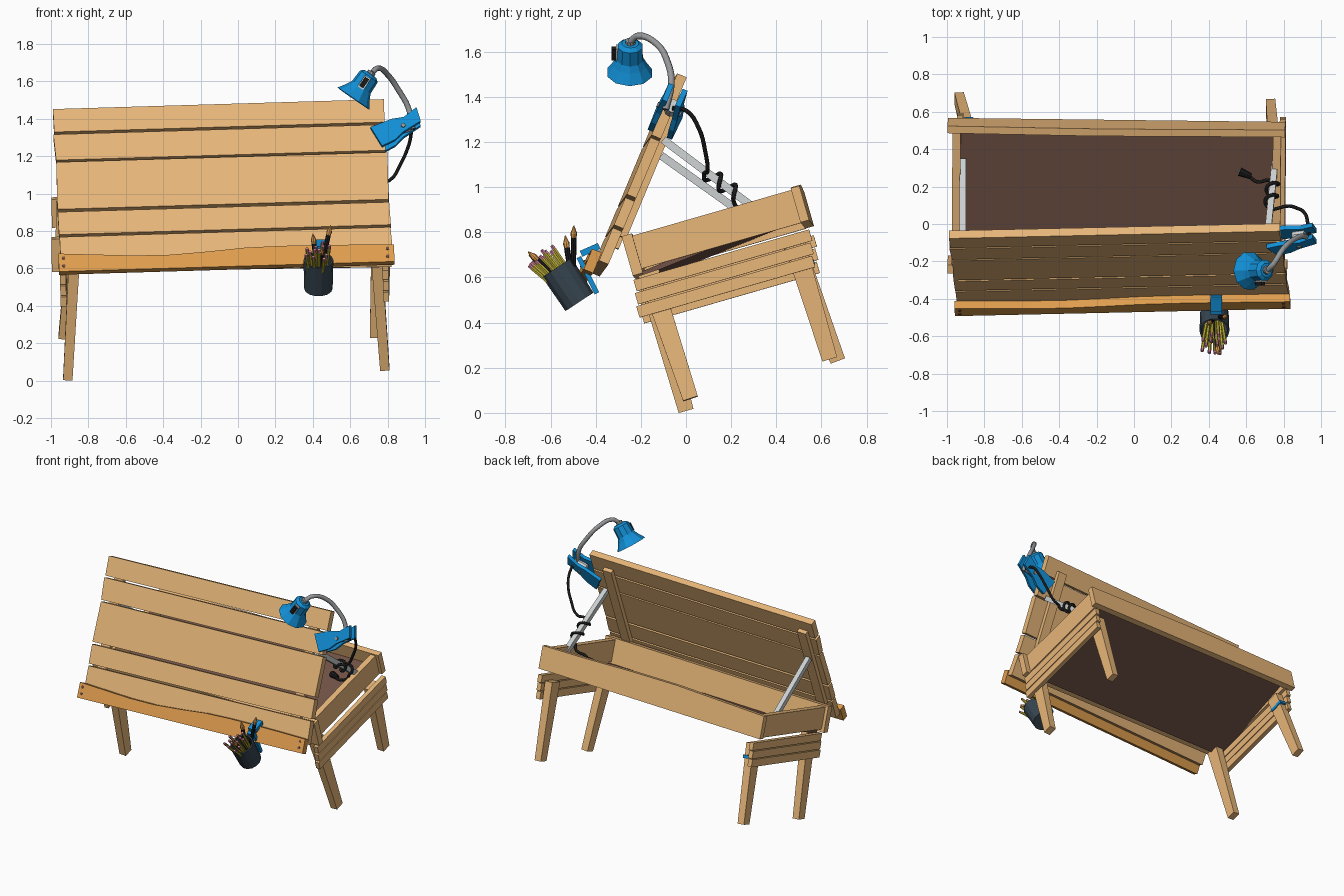
import bpy, bmesh, math, random
from mathutils import Vector as V, Matrix

if "Cube" in bpy.data.objects:
    bpy.data.objects.remove(bpy.data.objects["Cube"])
random.seed(4)

def material(name, r, g, b):
    m = bpy.data.materials.new(name)
    m.diffuse_color = (r, g, b, 1)
    m.use_nodes = True
    m.node_tree.nodes["Principled BSDF"].inputs["Base Color"].default_value = m.diffuse_color
    return m

WOOD = material("tan wood", .82, .48, .195)
ORANGE = material("orange wood", .74, .34, .075)
BROWN = material("dark brown", .165, .083, .06)
BLUE = material("blue", .006, .28, .68)
SLATE = material("slate", .038, .06, .08)
PALE = material("pale metal", .60, .63, .63)
GREY = material("grey metal", .30, .31, .32)
BLACK = material("black", .01, .01, .011)
YELLOW = material("pencil yellow", .53, .45, .04)
PINK = material("eraser pink", .62, .22, .30)

def frame(origin, a, b):
    """Matrix with axes a, b (made square to a) and their cross product."""
    a = V(a).normalized()
    b = V(b)
    b = (b - a * b.dot(a)).normalized()
    m = Matrix((a, b, a.cross(b))).transposed().to_4x4()
    m.translation = V(origin)
    return m

def add(name, verts, faces, mat):
    me = bpy.data.meshes.new(name)
    me.from_pydata([tuple(v) for v in verts], [], faces)
    bm = bmesh.new()
    bm.from_mesh(me)
    bmesh.ops.recalc_face_normals(bm, faces=bm.faces)
    bm.to_mesh(me)
    bm.free()
    me.materials.append(mat)
    ob = bpy.data.objects.new(name, me)
    bpy.context.collection.objects.link(ob)
    return ob

def loft(name, rings, mat, cap=True):
    n = len(rings[0])
    verts = [p for r in rings for p in r]
    faces = [(k*n + i, k*n + (i+1) % n, (k+1)*n + (i+1) % n, (k+1)*n + i)
             for k in range(len(rings) - 1) for i in range(n)]
    if cap:
        faces += [tuple(range(n)), tuple(range(len(verts) - n, len(verts)))]
    return add(name, verts, faces, mat)

def plank(name, M, u, t, n, mat=WOOD, wave=(0, 0), axis=1, jit=0.0):
    """Board along the first axis; wave raises its upper edge on axis 1 or 2."""
    rings = []
    for k, w in enumerate(wave):
        f = k / (len(wave) - 1)
        x = u[0] + (u[1] - u[0]) * f
        t1, n1 = t[1] + (w if axis == 1 else 0), n[1] + (w if axis == 2 else 0)
        j = [random.uniform(-jit, jit) for _ in range(2)]
        rings.append([M @ V(p) for p in ((x+j[0], t[0], n[0]), (x+j[1], t1, n[0]),
                                         (x+j[1], t1, n1), (x+j[0], t[0], n1))])
    return loft(name, rings, mat)

def bar(name, p0, p1, s0, s1, mat):
    """Tapered square bar between two points, one side kept along world x."""
    p0, p1 = V(p0), V(p1)
    M = frame((0, 0, 0), p1 - p0, (1, 0, 0))
    return loft(name, [[p + M @ V((0, a*s[0]/2, b*s[1]/2))
                        for a, b in ((-1, -1), (1, -1), (1, 1), (-1, 1))]
                       for p, s in ((p0, s0), (p1, s1))], mat)

def lathe(name, p0, d, profile, sides, mat, cap=True):
    """Turned shape: profile of (radius, distance along d)."""
    M = frame(p0, d, (1, .01, 0) if abs(V(d).normalized().x) < .9 else (0, 1, 0))
    return loft(name, [[M @ V((h, r*math.cos(a), r*math.sin(a)))
                        for a in (2*math.pi*i/sides for i in range(sides))]
                       for r, h in profile], mat, cap)

def rod(name, p0, p1, r0, r1, sides, mat):
    d = V(p1) - V(p0)
    return lathe(name, p0, d, [(r0, 0), (r1, d.length)], sides, mat)

def tube(name, pts, r, mat):
    cu = bpy.data.curves.new(name, 'CURVE')
    cu.dimensions, cu.bevel_depth, cu.bevel_resolution, cu.resolution_u = '3D', r, 2, 4
    cu.use_fill_caps = True
    sp = cu.splines.new('BEZIER')
    sp.bezier_points.add(len(pts) - 1)
    for bp, p in zip(sp.bezier_points, pts):
        bp.co = p
        bp.handle_left_type = bp.handle_right_type = 'AUTO'
    cu.materials.append(mat)
    ob = bpy.data.objects.new(name, cu)
    bpy.context.collection.objects.link(ob)
    bpy.ops.object.select_all(action='DESELECT')
    ob.select_set(True)
    bpy.context.view_layer.objects.active = ob
    bpy.ops.object.convert(target='MESH')

# Box body, pitched upward toward the back; its floor slopes a little more
BOX = frame((-.095, .148, .88), (1, -.012, .015), (0, .961, .276))
FLOOR = frame(BOX @ V((0, 0, -.122)), (1, -.012, .015), (0, .927, .374))
plank("front_board", BOX, (-.90, .915), (-.437, -.39), (-.172, .01))
plank("back_board", BOX, (-.905, .90), (.342, .382), (-.15, .008),
      wave=(0, .01, .020, .016, .005, 0), axis=2)
plank("box_floor", FLOOR, (-.845, .845), (-.40, .35), (-.022, 0), BROWN)
for side, s in (("left", -1), ("right", 1)):
    ends = sorted((s*.835, s*.878))
    plank(side + "_side_board", BOX, ends, (-.392, .345), (-.152, 0))
    out = .033 if s > 0 else -.01
    for i in range(3):
        z = -.242 - i*.058
        plank(f"{side}_slat_{i+1}", BOX, sorted((s*.835 + s*out, s*.867 + s*out)),
              (-.44 - .01*i, .37 - .01*i), (z, z + .052))

# Legs
for name, top, foot in (
        ("front_left_leg", (-.878, -.165, .60), (-.91, .0, .010)),
        ("front_right_leg", (.744, -.165, .62), (.785, .02, .063)),
        ("back_left_leg", (-.885, .48, .74), (-.935, .672, .232)),
        ("back_right_leg", (.742, .48, .755), (.73, .637, .238))):
    bar(name, top, foot, (.058, .095), (.05, .068), WOOD)
bar("leg_band", (-.892, .515, .665), (-.894, .522, .645), (.068, .104), (.068, .104), BLUE)

# Tilted drawing board of planks
LID = frame((-.075, -.405, .648), (1, .022, .030), (-.012, .385, .92))
for i, (a, b) in enumerate(((0, .158), (.172, .303), (.319, .592),
                            (.604, .753), (.767, .90))):
    plank(f"board_plank_{i+1}", LID, (-.872 - .012*i/4, .90 - .01*i/4), (a, b),
          (-.045, 0), jit=.006)
for side, c in (("left", -.80), ("right", .75)):
    plank(side + "_batten", LID, (c - .035, c + .035), (.14, .82), (-.075, -.043))

# Pencil ledge with a wavy upper edge and screws
plank("ledge", LID, (-.885, .91), (-.062, .042), (.003, .048), ORANGE,
      wave=(0, -.012, -.024, -.026, -.014, .002, .006, .004, 0, -.006))
for u in (-.858, .875):
    for t in (-.03, .015):
        rod("ledge_screw", LID @ V((u, t, .04)), LID @ V((u, t, .052)), .009, .009, 8, BROWN)

# Struts holding the board open
S0, S1 = V((.71, -.10, 1.21)), V((.755, .34, .88))
bar("right_strut", S0, S1, (.034, .035), (.034, .035), PALE)
bar("left_strut", (-.915, -.11, 1.14), (-.915, .34, .82), (.034, .035), (.034, .035), PALE)

# Cup, leaning forward, with its clip
UP = V((0, -.55, .835)).normalized()
CUP = V((.43, -.472, .492))
lathe("cup", CUP, UP, [(.076, 0), (.08, .182), (.07, .182), (.068, .03)], 14, SLATE)
bar("clip_plate", (.44, -.395, .53), (.44, -.475, .69), (.06, .022), (.06, .022), BLUE)
bar("clip_top", (.44, -.465, .705), (.44, -.385, .74), (.06, .028), (.06, .028), BLUE)
bar("clip_back", (.44, -.40, .735), (.44, -.39, .67), (.05, .02), (.05, .02), BLUE)

# Pencils, eraser end up
BACK = UP.cross(V((1, 0, 0)))
for i in range(13):
    a, k = i * 2.4, math.sqrt((i + .5) / 13)
    off = (V((1, 0, 0)) * math.cos(a) + BACK * math.sin(a)) * k
    p0 = CUP + UP * .05 + off * .045
    p1 = CUP + UP * random.uniform(.235, .275) + off * .075 + V((0, -.028, -.016))
    d = (p1 - p0).normalized()
    rod("pencil", p0, p1, .0095, .0095, 6, YELLOW)
    rod("pencil_eraser", p1, p1 + d*.02, .0095, .0085, 6, PINK)

# Paint brushes
for x, y, z in ((.495, -.497, .83), (.40, -.535, .785), (.45, -.70, .715)):
    tip, p0 = V((x, y, z)), CUP + UP * .05
    d = (tip - p0).normalized()
    rod("brush_handle", p0, tip - d*.08, .008, .013, 8, BLACK)
    rod("brush_ferrule", tip - d*.08, tip - d*.055, .013, .013, 8, BLACK)
    lathe("brush_bristles", tip - d*.055, d, [(.012, 0), (.015, .02), (.002, .055)], 8, ORANGE)

# Lamp clamp: two jaws either side of the board
JAW = ((.81, .73), (.868, .62), (.94, .655), (.985, .70), (1.08, .76),
       (1.06, .84), (.99, .785), (.925, .775))
for name, n0, slope in (("front_jaw", .003, -.03), ("back_jaw", -.098, .11)):
    loft(name, [[LID @ V((u, t, n0 + dn + (u - .81)*slope)) for u, t in JAW]
                for dn in (0, .024)], BLUE)
rod("clamp_spring", LID @ V((.955, .735, -.035)), LID @ V((1.02, .755, -.035)),
    .03, .03, 10, PALE)
rod("clamp_pin", LID @ V((.985, .735, -.085)), LID @ V((.985, .735, .03)), .012, .012, 8, GREY)

# Lamp neck, shade and switch
tube("lamp_neck", [(.717, -.245, 1.645), (.745, -.215, 1.670), (.80, -.13, 1.635),
                   (.86, -.08, 1.55), (.91, -.065, 1.46), (.935, -.09, 1.345)], .015, GREY)
HEAD, RIM = V((.57, .02, .82)).normalized(), V((.617, -.25, 1.507))
lathe("lamp_shade", RIM, HEAD,
      [(0, .06), (.05, .06), (.098, .002), (.104, 0), (.075, .045), (.06, .075),
       (.057, .145), (.038, .16), (0, .162)], 10, BLUE, cap=False)
lathe("lamp_collar", RIM, HEAD, [(.024, .155), (.022, .175)], 10, GREY)
bar("switch_plate", (.654, -.303, 1.564), (.695, -.303, 1.623), (.036, .016), (.036, .016), PALE)
bar("switch", (.658, -.312, 1.570), (.691, -.312, 1.617), (.026, .035), (.026, .035), BLACK)

# Power cord: hangs from the clamp, coils round the strut, ends in a plug
axis = (S1 - S0).normalized()
sx = (V((1, 0, 0)) - axis * axis.x).normalized()
sy = axis.cross(sx)
coil = []
for i in range(14):
    a = .3 + i * math.pi / 3
    coil.append(S0.lerp(S1, .43 + .32*i/13) + (sx*math.cos(a) + sy*math.sin(a)) * .032)
tube("power_cord", [(.94, -.06, 1.35), (.93, 0, 1.34), (.915, .055, 1.265),
                    (.87, .085, 1.16), (.81, .095, 1.07)] + coil +
     [(.72, .235, .89), (.66, .225, .87), (.61, .26, .865)], .0095, BLACK)
rod("plug", (.625, .255, .865), (.565, .28, .865), .016, .024, 8, BLACK)
for dz in (-.01, .01):
    rod("plug_pin", (.568, .278, .865 + dz), (.545, .288, .865 + dz), .004, .004, 6, PALE)
